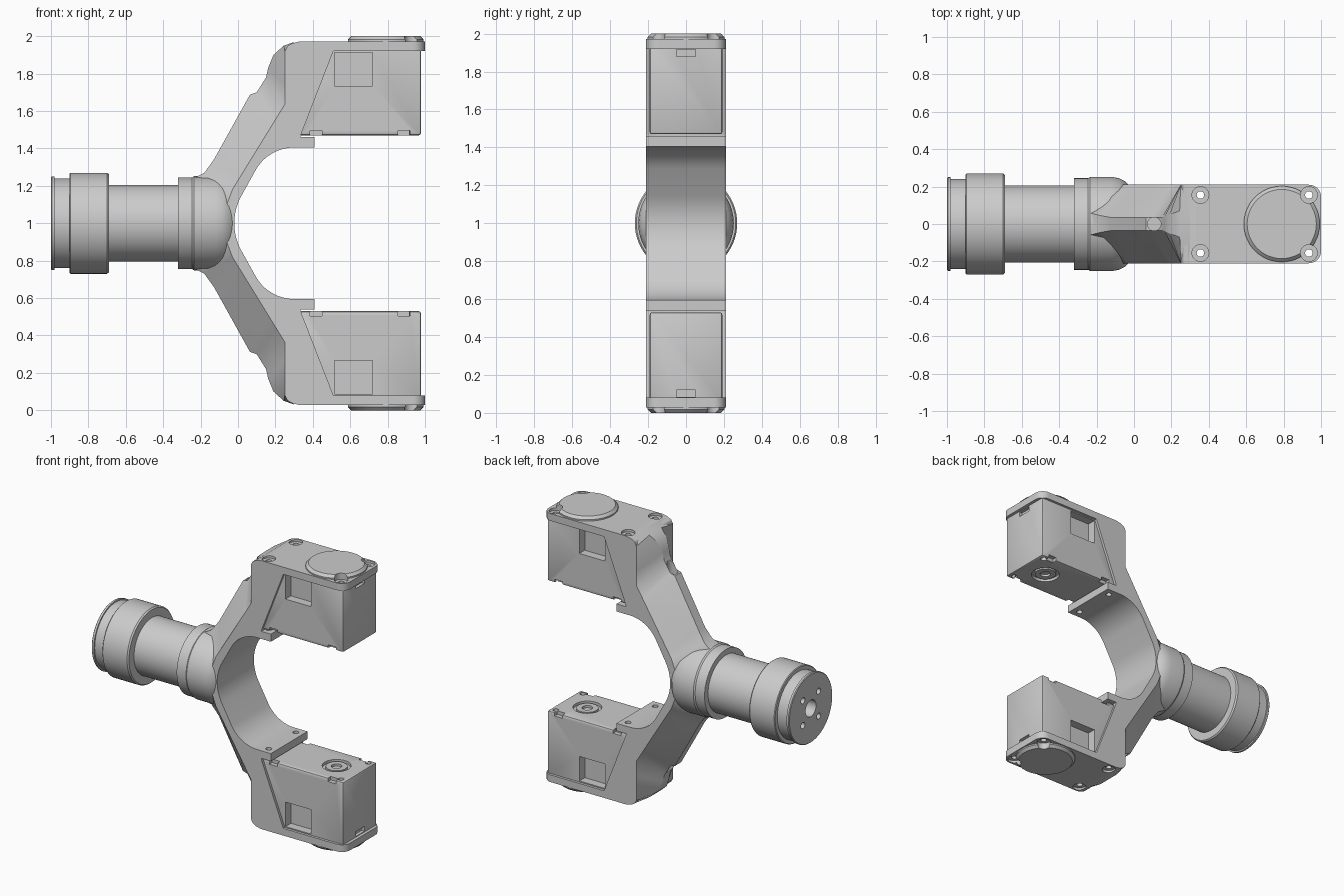
import bpy, bmesh
from math import sin, cos, pi, radians
from mathutils import Vector

if "Cube" in bpy.data.objects:
    bpy.data.objects.remove(bpy.data.objects["Cube"])

# All meshes are drawn relative to the handle axis, which sits at z = 1.

def make(name, bm):
    bmesh.ops.remove_doubles(bm, verts=bm.verts, dist=1e-5)
    bmesh.ops.recalc_face_normals(bm, faces=bm.faces)
    me = bpy.data.meshes.new(name)
    bm.to_mesh(me)
    bm.free()
    ob = bpy.data.objects.new(name, me)
    ob.location.z = 1
    bpy.context.collection.objects.link(ob)
    return ob

def lathe(name, prof, axis='z', centers=((0, 0, 0),), n=32):
    """Spin (along, radius) points about the x or z axis at each centre."""
    bm = bmesh.new()
    prof = [(prof[0][0], 0)] + list(prof) + [(prof[-1][0], 0)]
    for c in centers:
        c = Vector(c)
        vs = [bm.verts.new(c + (Vector((a, 0, r)) if axis == 'x' else Vector((r, 0, a))))
              for a, r in prof]
        es = [bm.edges.new(p) for p in zip(vs, vs[1:])]
        bmesh.ops.spin(bm, geom=vs + es, cent=c, angle=2 * pi, steps=n,
                       axis=(1, 0, 0) if axis == 'x' else (0, 0, 1), use_merge=True)
    return make(name, bm)

def prism(name, pts, lo, hi, axis):
    bm = bmesh.new()
    rings = [[bm.verts.new((a, h, b) if axis == 'y' else (a, b, h)) for a, b in pts]
             for h in (lo, hi)]
    for r in rings:
        bm.faces.new(r)
    for i in range(len(pts)):
        j = (i + 1) % len(pts)
        bm.faces.new((rings[0][i], rings[0][j], rings[1][j], rings[1][i]))
    return make(name, bm)

def boxes(name, spans):
    bm = bmesh.new()
    for x0, x1, y0, y1, z0, z1 in spans:
        vs = bmesh.ops.create_cube(bm, size=1)['verts']
        for v in vs:
            v.co = ((x0 + x1) / 2 + v.co.x * (x1 - x0), (y0 + y1) / 2 + v.co.y * (y1 - y0),
                    (z0 + z1) / 2 + v.co.z * (z1 - z0))
    return make(name, bm)

def finish(ob, cutters=(), bevel=0, mirror=False):
    """Bevel, cut, mirror below the axis, bake and shade."""
    if bevel:
        m = ob.modifiers.new('bevel', 'BEVEL')
        m.width, m.segments = bevel, 2
    for c in cutters:
        m = ob.modifiers.new('cut', 'BOOLEAN')
        m.operation, m.solver, m.object = 'DIFFERENCE', 'EXACT', c
    if mirror:
        m = ob.modifiers.new('mirror', 'MIRROR')
        m.use_axis = (False, False, True)
        m.use_mirror_merge = False
    bpy.context.view_layer.update()
    me = bpy.data.meshes.new_from_object(ob.evaluated_get(bpy.context.evaluated_depsgraph_get()))
    ob.modifiers.clear()
    ob.data = me
    bpy.ops.object.select_all(action='DESELECT')
    ob.select_set(True)
    bpy.context.view_layer.objects.active = ob
    bpy.ops.object.shade_smooth_by_angle(angle=radians(30))

def arc(cx, cz, r, a0, a1, n):
    return [(cx + r * cos(radians(a0 + (a1 - a0) * i / n)),
             cz + r * sin(radians(a0 + (a1 - a0) * i / n))) for i in range(n + 1)]

# Cutters: stepped screw holes, cable notch, side windows, end-face holes
screw_holes = lathe('screw_cutter', [(-1.1, .045), (-.955, .045), (-.955, .02),
                                     (.955, .02), (.955, .045), (1.1, .045)],
                    centers=[(x, y, 0) for x in (.355, .935) for y in (-.155, .155)], n=24)
cable_hole = lathe('cable_cutter', [(.62, .036), (.9, .036)], centers=[(.108, 0, 0)], n=24)
pockets = boxes('pocket_cutter',
    [(.515, .72, y, y + .2, .735, .912) for y in (-.33, .13)] +
    [(x, x + .065, y, y + .1, .4, .495) for x in (.385, .855) for y in (-.26, .16)] +
    [(.955, 1.1, -.05, .05, .88, .915)])
horn_recess = lathe('horn_cutter', [(.4, .095), (.49, .095)], centers=[(.79, 0, 0)])
end_bore = lathe('bore_cutter', [(-1.1, .06), (-.75, .06)], 'x')
end_holes = lathe('end_hole_cutter', [(-1.1, .022), (-.92, .022)], 'x',
                  [(0, y, z) for y in (-.09, .09) for z in (-.09, .09)], 20)
cutters = [screw_holes, cable_hole, pockets, horn_recess, end_bore, end_holes]

# Handle: end flange, band, tube and collar
handle = lathe('handle', [(-1, .245), (-.995, .25), (-.98, .25), (-.98, .24), (-.9, .24),
    (-.9, .265), (-.895, .27), (-.7, .27), (-.69, .262), (-.69, .205), (-.32, .205),
    (-.32, .245), (-.24, .245)], 'x', n=64)
finish(handle, [end_bore, end_holes])

# Rounded hub where the handle meets the fork
hub = lathe('fork_hub', [(-.245, .245), (-.235, .252), (-.12, .252), (-.08, .245),
                         (-.05, .23), (-.03, .21)], 'x', n=64)
finish(hub)

# Fork: full-width inner frame, outline mirrored about the axis
half = [(-.06, .10), (-.03, .18), (.25, .635), (.25, .92), (.265, .948), (.29, .962),
        (.33, .972), (.51, .972), (.51, .92), (.335, .47), (.335, .46), (.41, .46), (.41, .405)]
half += arc(.30, .17, .235, 90, 150, 10) + arc(.28, 0, .30, 150, 180, 6)
outline = half + [(x, -z) for x, z in reversed(half[:-1])]
finish(prism('fork_frame', outline, -.21, .21, 'y'), [screw_holes])

# Fork backs: tapered ridge lofted from the frame (x, z) to the spine (x, z, half width)
stations = [(-.06, 0, -.24, 0, .06), (-.06, .10, -.24, .24, .06), (-.03, .18, -.18, .27, .045),
    (.0, .229, -.128, .342, .036), (.17, .505, .064, .688, .036), (.20, .554, .10, .70, .036),
    (.25, .635, .15, .78, .036), (.25, .74, .161, .83, .036), (.25, .83, .189, .899, .05),
    (.25, .92, .244, .949, .07), (.29, .962, .30, .969, .1)]
bm = bmesh.new()
rings = [[bm.verts.new(p) for p in ((ax, -.21, az), (bx, -w, bz), (bx, w, bz), (ax, .21, az))]
         for ax, az, bx, bz, w in stations]
for a, b in zip(rings, rings[1:]):
    for i in range(4):
        j = (i + 1) % 4
        bm.faces.new((a[i], a[j], b[j], b[i]))
bm.faces.new(rings[0])
bm.faces.new(rings[-1])
finish(make('fork_ridge', bm), [cable_hole], mirror=True)

# End plates with rounded outer corners
plate = [(.51, -.21)] + arc(.935, -.145, .065, -90, 0, 8) + arc(.935, .145, .065, 0, 90, 8) + [(.51, .21)]
finish(prism('end_plate', plate, .92, .972, 'z'), [screw_holes], mirror=True)

# Round motor caps on the end plates
cap = lathe('motor_cap', [(.95, .203), (.982, .203), (1, .185)], centers=[(.79, 0, 0)], n=48)
finish(cap, [screw_holes], mirror=True)

# Motor housings with windows, notches and output horns
housing = boxes('motor_housing', [(.325, .978, -.192, .192, .47, .935)])
finish(housing, [pockets, horn_recess, screw_holes], bevel=.012, mirror=True)
horn = lathe('output_horn', [(.495, .035), (.474, .035), (.474, .072), (.5, .072)],
             centers=[(.79, 0, 0)])
finish(horn, mirror=True)

for c in cutters:
    bpy.data.objects.remove(c)
